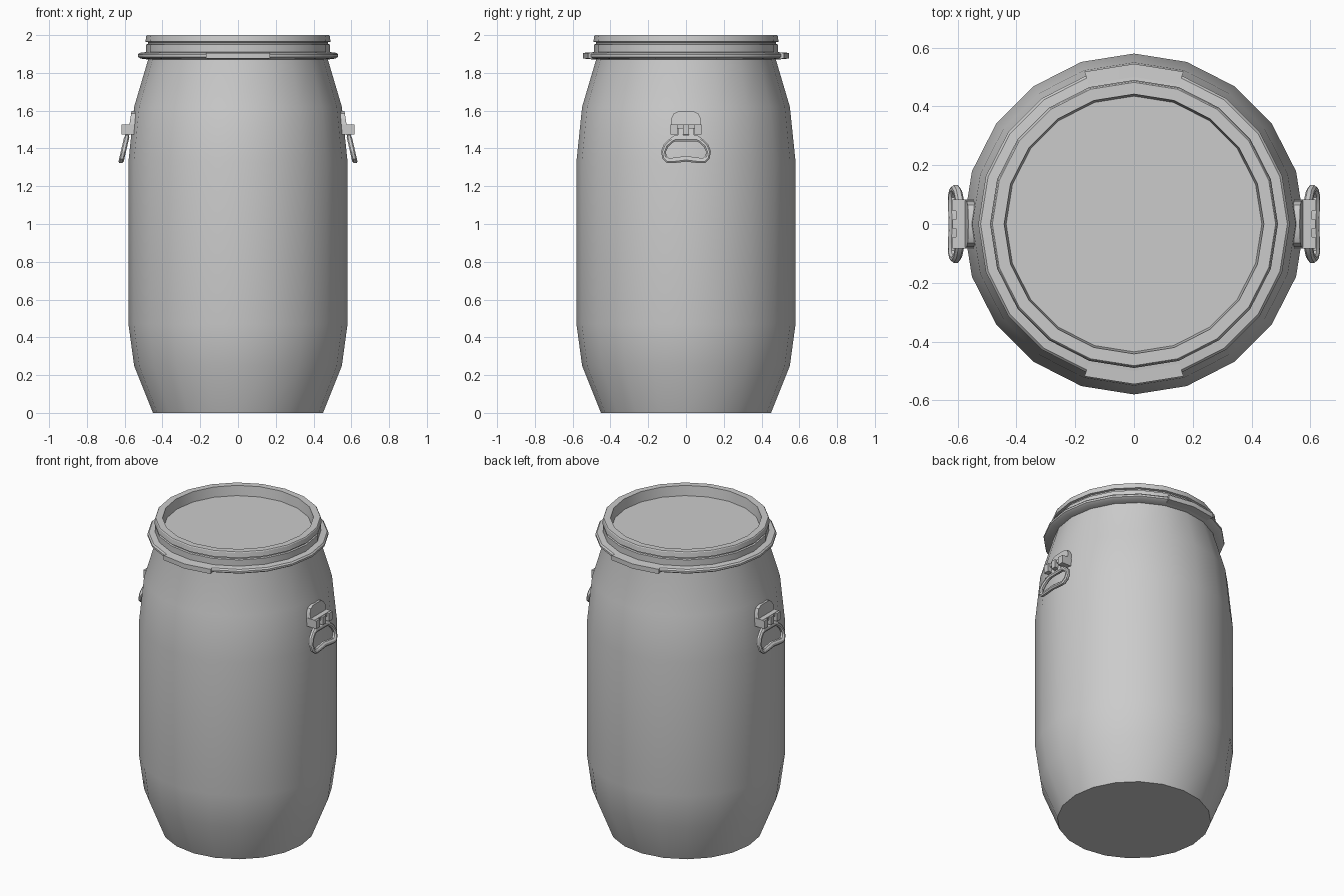
import bpy, bmesh
from math import sin, cos, pi

if "Cube" in bpy.data.objects:
    bpy.data.objects.remove(bpy.data.objects["Cube"])

SIDES = 20


def finish(name, bm):
    """Turn a bmesh into an object with smooth faces and sharp creases."""
    bmesh.ops.remove_doubles(bm, verts=bm.verts, dist=1e-5)
    bmesh.ops.recalc_face_normals(bm, faces=bm.faces)
    mesh = bpy.data.meshes.new(name)
    bm.to_mesh(mesh)
    bm.free()
    ob = bpy.data.objects.new(name, mesh)
    bpy.context.collection.objects.link(ob)
    bpy.ops.object.select_all(action='DESELECT')
    ob.select_set(True)
    bpy.context.view_layer.objects.active = ob
    bpy.ops.object.shade_smooth_by_angle(angle=pi / 6)
    return ob


def bridge(bm, loops, closed_path, closed_section):
    """Skin consecutive loops of vertices with quads."""
    n, m = len(loops), len(loops[0])
    for i in range(n if closed_path else n - 1):
        a, b = loops[i], loops[(i + 1) % n]
        for j in range(m if closed_section else m - 1):
            k = (j + 1) % m
            bm.faces.new((a[j], a[k], b[k], b[j]))


def lathe(name, profile, cap=None, closed=False, first=0, segs=SIDES):
    """Spin an (r, z) profile; cap the first or last ring; partial arcs get ends."""
    bm = bmesh.new()
    full = segs == SIDES
    loops = []
    for i in range(first, first + segs + (0 if full else 1)):
        a = 2 * pi * i / SIDES
        loops.append([bm.verts.new((r * cos(a), r * sin(a), z)) for r, z in profile])
    bridge(bm, loops, full, closed)
    if cap is not None:
        bm.faces.new([l[cap] for l in loops])
    if not full:
        bm.faces.new(loops[0])
        bm.faces.new(loops[-1])
    return finish(name, bm)


def prism(name, outline, back, front, side):
    """Extrude a (y, z) outline along x; back and front are functions of z."""
    bm = bmesh.new()
    loops = [[bm.verts.new((side * f(z), y, z)) for y, z in outline] for f in (back, front)]
    bridge(bm, loops, False, True)
    for l in loops:
        bm.faces.new(l)
    return finish(name, bm)


def box(name, y0, y1, z0, z1, x0, x1, side):
    return prism(name, [(y0, z0), (y1, z0), (y1, z1), (y0, z1)],
                 lambda z: x0, lambda z: x1, side)


def mirrored(half):
    """Complete a half outline that starts and ends on y = 0."""
    return half + [(-y, z) for y, z in half[-2:0:-1]]


# Barrel body
lathe("barrel_body", [(0.45, 0), (0.55, 0.25), (0.58, 0.47), (0.58, 1.33),
                      (0.55, 1.62), (0.476, 1.87), (0.476, 1.91)], cap=0)

# Lid with grooved skirt and recessed top
lathe("lid", [(0.486, 1.895), (0.486, 1.95), (0.476, 1.953), (0.476, 1.962),
              (0.49, 1.965), (0.486, 1.995), (0.482, 2.0), (0.442, 2.0),
              (0.435, 1.937)], cap=-1)

# Clamping ring, with a thicker clasp at the back and front
lathe("clamp_ring", [(0.47, 1.87), (0.516, 1.876), (0.53, 1.885), (0.53, 1.897),
                     (0.522, 1.906), (0.47, 1.912)], closed=True)
for name, first in (("back_clasp", 4), ("front_clasp", 14)):
    lathe(name, [(0.50, 1.872), (0.545, 1.876), (0.545, 1.906), (0.50, 1.909)],
          closed=True, first=first, segs=2)

# Side handles
outer = mirrored([(0, 1.47), (0.06, 1.47), (0.085, 1.452), (0.118, 1.422), (0.132, 1.385),
                  (0.125, 1.345), (0.10, 1.322), (0.07, 1.322), (0, 1.33)])
inner = mirrored([(0, 1.438), (0.055, 1.438), (0.072, 1.43), (0.095, 1.408), (0.107, 1.38),
                  (0.102, 1.36), (0.09, 1.348), (0.06, 1.352), (0, 1.36)])
section = [(0, -0.5), (0, 0.5), (0.3, 1), (0.7, 1), (1, 0.5), (1, -0.5), (0.7, -1), (0.3, -1)]
plate = mirrored([(0, 1.598), (0.04, 1.597), (0.065, 1.585), (0.078, 1.56),
                  (0.083, 1.475), (0, 1.475)])


def grip_x(z):
    return 0.619 + (1.33 - z) * 0.23


for side, label in ((1, "right"), (-1, "left")):
    # Mounting plate following the barrel slope
    prism(label + "_handle_plate", plate, lambda z: 0.51,
          lambda z: 0.564 + (1.598 - z) * 0.15, side)
    # Hinge ledge and knuckles
    box(label + "_hinge_ledge", -0.083, 0.083, 1.505, 1.528, 0.53, 0.605, side)
    for i, (y0, y1) in enumerate(((-0.083, -0.045), (-0.016, 0.016), (0.045, 0.083))):
        box(f"{label}_hinge_knuckle_{i + 1}", y0, y1, 1.475, 1.526, 0.53, 0.618, side)
    # Arms joining the grip to the hinge
    for i, y in enumerate((-0.03, 0.03)):
        prism(f"{label}_grip_arm_{i + 1}",
              [(y - 0.013, 1.455), (y + 0.013, 1.455), (y + 0.013, 1.51), (y - 0.013, 1.51)],
              lambda z: grip_x(z) - 0.011, lambda z: grip_x(z) + 0.011, side)
    # Kidney-shaped grip loop
    bm = bmesh.new()
    loops = []
    for (yo, zo), (yi, zi) in zip(outer, inner):
        loop = []
        for t, d in section:
            y, z = yi + (yo - yi) * t, zi + (zo - zi) * t
            loop.append(bm.verts.new((side * (grip_x(z) + 0.014 * d), y, z)))
        loops.append(loop)
    bridge(bm, loops, True, True)
    finish(label + "_handle_grip", bm)
